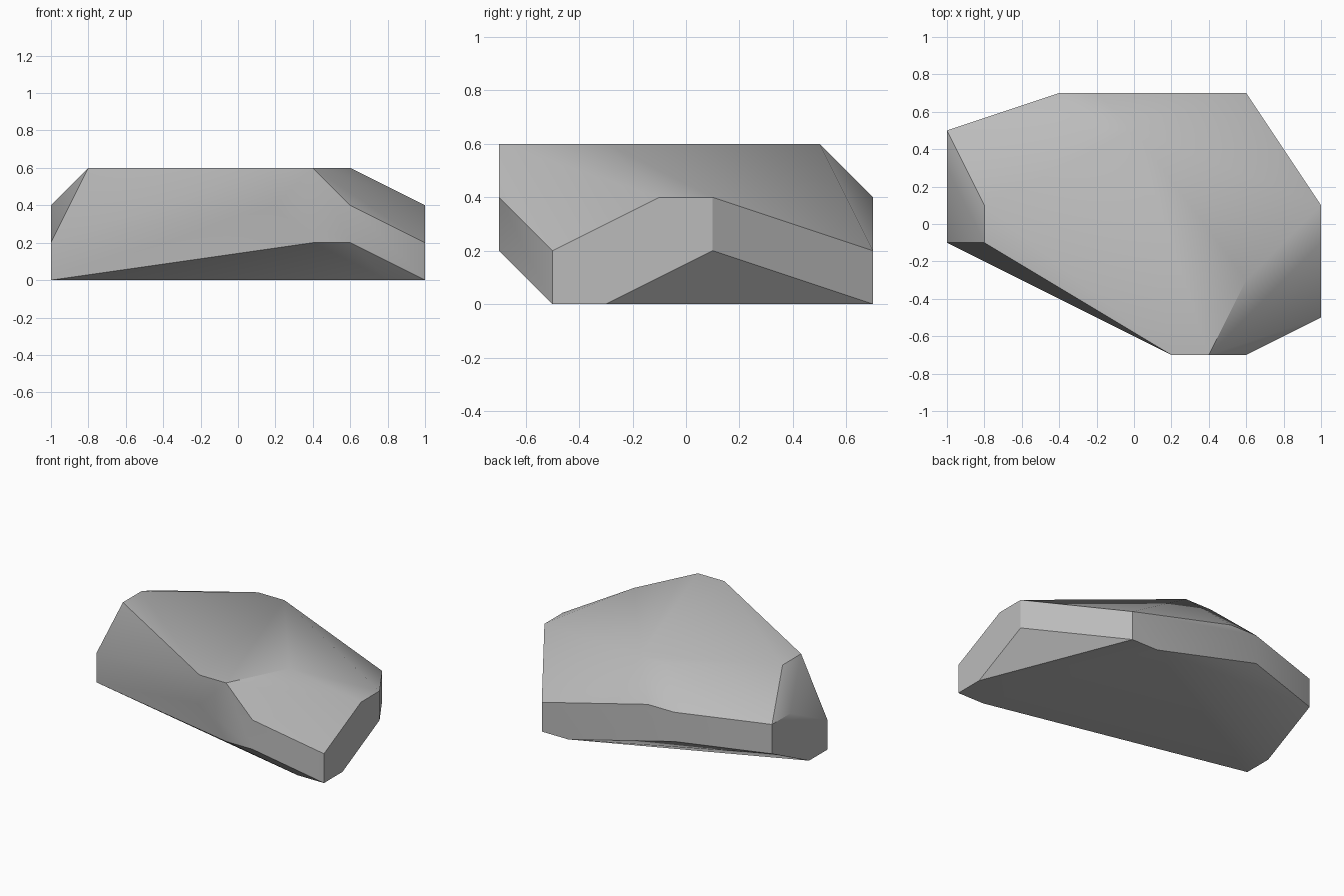
import bpy
import bmesh
import math
from mathutils import Vector

default_cube = bpy.data.objects.get("Cube")
if default_cube:
    bpy.data.objects.remove(default_cube, do_unlink=True)

# Single stone colour
stone = bpy.data.materials.new("stone grey")
stone.use_nodes = True
colour = (0.5, 0.5, 0.5, 1)
stone.diffuse_color = colour
stone.node_tree.nodes["Principled BSDF"].inputs["Base Color"].default_value = colour

# Flat cut facets: (axis, plane position, corner outline), all in tenths of a unit
facets = [
    ("x", 10, [(-5, 0), (-5, 2), (-1, 4), (1, 4), (1, 2), (-3, 0)]),
    ("x", -10, [(-1, 0), (-1, 2), (3, 4), (5, 4), (5, 2), (1, 0)]),
    ("y", 7, [(6, 0), (6, 2), (-2, 4), (-4, 4), (-4, 2), (4, 0)]),
    ("y", -7, [(6, 2), (6, 4), (4, 6), (2, 6), (2, 4), (4, 2)]),
    ("z", 6, [(-8, 1), (-8, -1), (6, -3), (0, 5), (-2, 5)]),
    ("z", 0, [(8, -5)]),
]


def corner(axis, plane, outline_point):
    """Place a facet corner on its axis-aligned plane."""
    values = list(outline_point)
    values.insert("xyz".index(axis), plane)
    return Vector(values) / 10


# Rock body: the facets wrapped in a convex hull
bm = bmesh.new()
for axis, plane, outline in facets:
    for point in outline:
        bm.verts.new(corner(axis, plane, point))
bmesh.ops.convex_hull(bm, input=list(bm.verts))
bmesh.ops.dissolve_limit(bm, angle_limit=math.radians(1),
                         verts=list(bm.verts), edges=list(bm.edges))
bmesh.ops.recalc_face_normals(bm, faces=list(bm.faces))

mesh = bpy.data.meshes.new("rock")
bm.to_mesh(mesh)
bm.free()
mesh.materials.append(stone)
rock = bpy.data.objects.new("rock", mesh)
bpy.context.collection.objects.link(rock)

# Soften shallow bends, keep strong ridges crisp
bpy.ops.object.select_all(action="DESELECT")
rock.select_set(True)
bpy.context.view_layer.objects.active = rock
bpy.ops.object.shade_smooth_by_angle(angle=math.radians(30))
